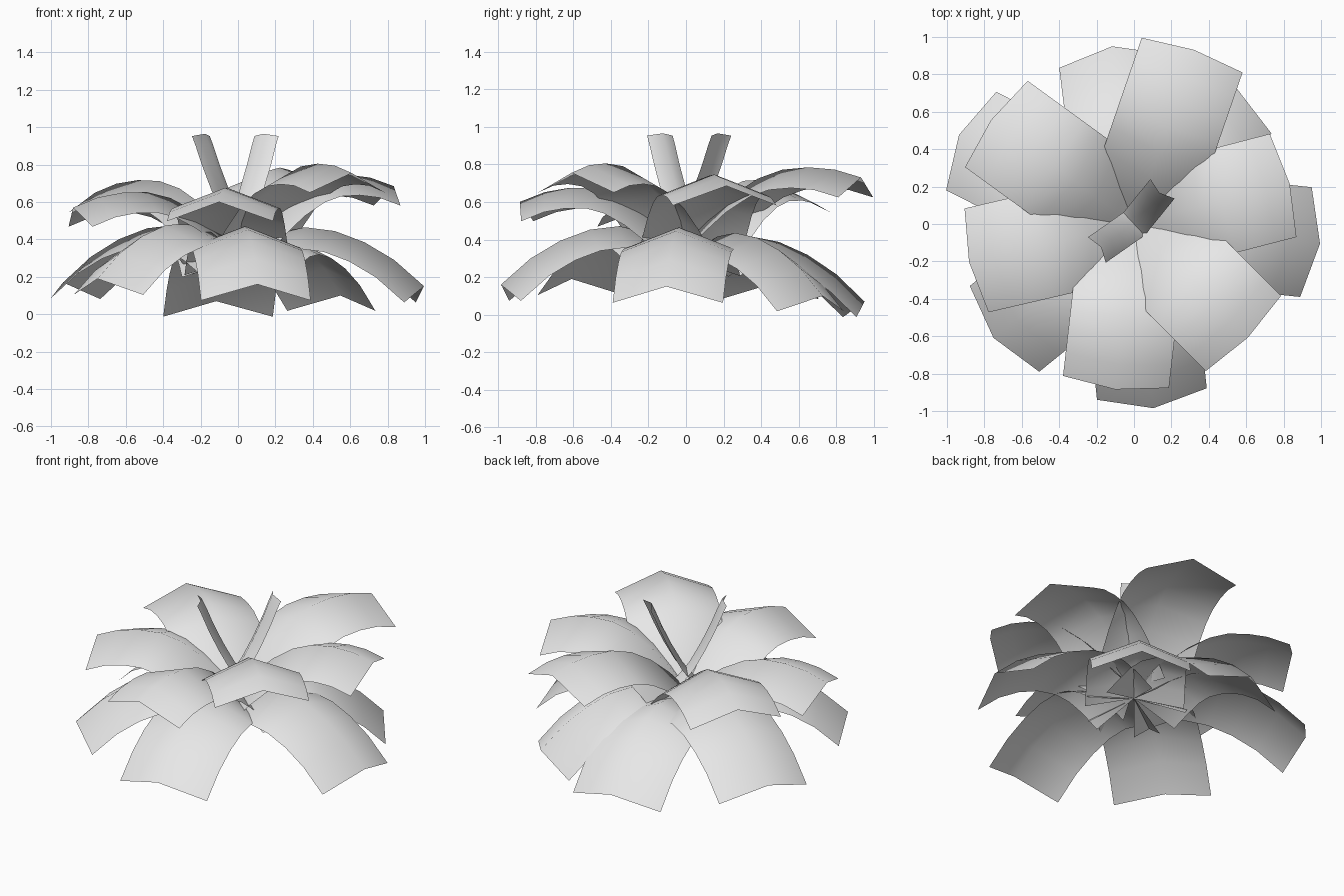
import bpy
from math import radians, cos, sin, sqrt
from mathutils import Vector

cube = bpy.data.objects.get("Cube")
if cube:
    bpy.data.objects.remove(cube)

grey = bpy.data.materials.new("light_grey")
grey.use_nodes = True
grey.diffuse_color = (0.8, 0.8, 0.8, 1)
grey.node_tree.nodes["Principled BSDF"].inputs["Base Color"].default_value = (0.8, 0.8, 0.8, 1)


def make_leaf(name, angle, path, width, fold):
    """Ridged strip: path is (radius, height), each row is edge, ridge, edge."""
    a = radians(angle)
    out, side = Vector((cos(a), sin(a), 0)), Vector((-sin(a), cos(a), 0)) * width
    pts = [Vector(p) for p in path]
    verts, faces = [], []
    for i, p in enumerate(pts):
        d = (pts[min(i + 1, len(pts) - 1)] - pts[max(i - 1, 0)]).normalized()
        # edges fold down, square to the path
        edge = p + Vector((d.y, -d.x)) * fold
        ridge = out * p.x + Vector((0, 0, p.y))
        low = out * edge.x + Vector((0, 0, edge.y))
        verts += [low - side, ridge, low + side]
        if i:
            k = 3 * i
            faces += [(k - 3, k, k + 1, k - 2), (k - 2, k + 1, k + 2, k - 1)]
    mesh = bpy.data.meshes.new(name)
    mesh.from_pydata(verts, [], faces)
    mesh.materials.append(grey)
    mesh.shade_smooth()
    obj = bpy.data.objects.new(name, mesh)
    bpy.context.collection.objects.link(obj)


def make_tier(name, leaves, profile, width, fold):
    """Each leaf has an angle, a reach and a height at the tip of its ridge."""
    for n, (angle, reach, tip) in enumerate(leaves):
        lift = tip - profile[-1][1]
        path = [(t * reach, z + lift * sqrt(t)) for t, z in profile]
        make_leaf(f"{name}_{n + 1}", angle, path, width, fold)


# Drooping lower tier
make_tier("lower_leaf",
          [(53, 0.91, 0.10), (97, 0.957, 0.07), (153, 1.05, 0.17),
           (219, 0.967, 0.19), (276, 0.99, 0.16), (354, 1.0, 0.15)],
          [(0.0, 0.30), (0.11, 0.38), (0.23, 0.44), (0.36, 0.465),
           (0.52, 0.445), (0.68, 0.385), (0.84, 0.29), (1.0, 0.15)],
          0.295, 0.115)

# Raised upper tier
make_tier("upper_leaf",
          [(14.5, 0.86, 0.685), (71, 0.985, 0.73), (144, 0.945, 0.65),
           (193, 0.905, 0.57), (263.5, 0.89, 0.60), (315, 0.86, 0.755)],
          [(0.0, 0.38), (0.12, 0.52), (0.26, 0.645), (0.41, 0.74),
           (0.55, 0.79), (0.70, 0.805), (0.85, 0.795), (1.0, 0.755)],
          0.285, 0.11)

# Two upright young leaves that cross at the centre
for n, angle in enumerate((51, 215)):
    make_leaf(f"centre_leaf_{n + 1}", angle,
              [(-0.13, 0.39), (-0.05, 0.46), (0.02, 0.55), (0.09, 0.68),
               (0.15, 0.81), (0.19, 0.91), (0.215, 0.965)],
              0.083, 0.03)
